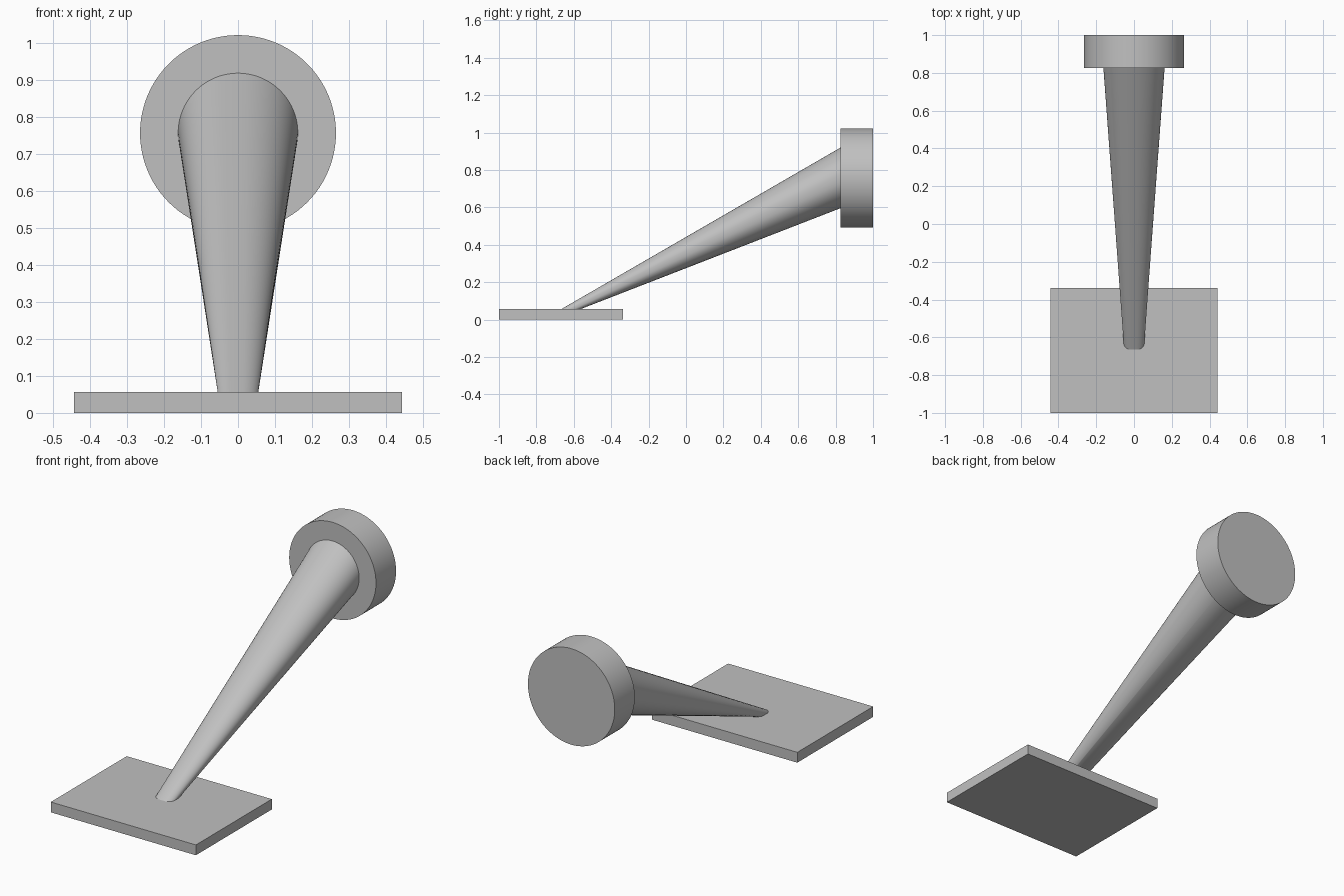
import bpy, bmesh, math
from math import sin, cos, radians, pi
from mathutils import Vector

default = bpy.data.objects.get("Cube")
if default:
    bpy.data.objects.remove(default)

grey = bpy.data.materials.new("plain_grey")
grey.use_nodes = True
COLOR = (0.53, 0.53, 0.53, 1)
grey.diffuse_color = COLOR
grey.node_tree.nodes["Principled BSDF"].inputs["Base Color"].default_value = COLOR


def finish(obj, name):
    obj.name = obj.data.name = name
    obj.data.materials.append(grey)
    bpy.ops.object.select_all(action='DESELECT')
    obj.select_set(True)
    bpy.context.view_layer.objects.active = obj
    bpy.ops.object.transform_apply(location=False, rotation=True, scale=True)
    bpy.ops.object.shade_smooth_by_angle(angle=radians(30))


PLATE_TOP, DISC_FRONT, DISC_Z = 0.057, 0.825, 0.757

# Flat rectangular base plate
bpy.ops.mesh.primitive_cube_add(size=1, location=(0, -0.669, PLATE_TOP / 2))
base = bpy.context.object
base.scale = (0.886, 0.662, PLATE_TOP)
finish(base, "base_plate")

# Upright round disc
bpy.ops.mesh.primitive_cylinder_add(
    vertices=96, radius=0.265, depth=1 - DISC_FRONT,
    location=(0, (1 + DISC_FRONT) / 2, DISC_Z), rotation=(pi / 2, 0, 0))
finish(bpy.context.object, "end_disc")


# Lofted arm: rounded rectangle on the plate blending to a circle on the disc
def arm_sections(half_x=0.055, half_y=0.052, corner=0.038, radius=0.162, flat=10):
    foot, head = [], []
    steps = 20
    for quarter in range(4):
        start = 90 * quarter
        sx = 1 if quarter in (0, 3) else -1
        sy = 1 if quarter < 2 else -1
        for i in range(steps + 1):
            t = i / steps
            a = radians(start + 90 * t)
            foot.append(Vector((sx * (half_x - corner) + corner * cos(a),
                                -0.613 - sy * (half_y - corner) - corner * sin(a),
                                PLATE_TOP)))
            b = radians(start + flat + (90 - 2 * flat) * t)
            head.append(Vector((radius * cos(b), DISC_FRONT, DISC_Z + radius * sin(b))))
        # Straight side of the foot, matched to a short arc of the head
        nx = 1 if quarter in (2, 3) else -1
        ny = 1 if quarter in (0, 3) else -1
        end = radians(start + 90)
        target = Vector((nx * (half_x - corner) + corner * cos(end),
                         -0.613 - ny * (half_y - corner) - corner * sin(end),
                         PLATE_TOP))
        corner_end = foot[-1].copy()
        for i in range(1, 5):
            t = i / 5
            foot.append(corner_end.lerp(target, t))
            b = radians(start + 90 - flat + 2 * flat * t)
            head.append(Vector((radius * cos(b), DISC_FRONT, DISC_Z + radius * sin(b))))
    return foot, head


foot, head = arm_sections()
bm = bmesh.new()
low = [bm.verts.new(p) for p in foot]
high = [bm.verts.new(p) for p in head]
for i in range(len(low)):
    j = (i + 1) % len(low)
    bm.faces.new((low[i], low[j], high[j], high[i]))
bm.faces.new(low)
bm.faces.new(high)
bmesh.ops.recalc_face_normals(bm, faces=bm.faces)
mesh = bpy.data.meshes.new("tapered_arm")
bm.to_mesh(mesh)
bm.free()
arm = bpy.data.objects.new("tapered_arm", mesh)
bpy.context.collection.objects.link(arm)
finish(arm, "tapered_arm")
